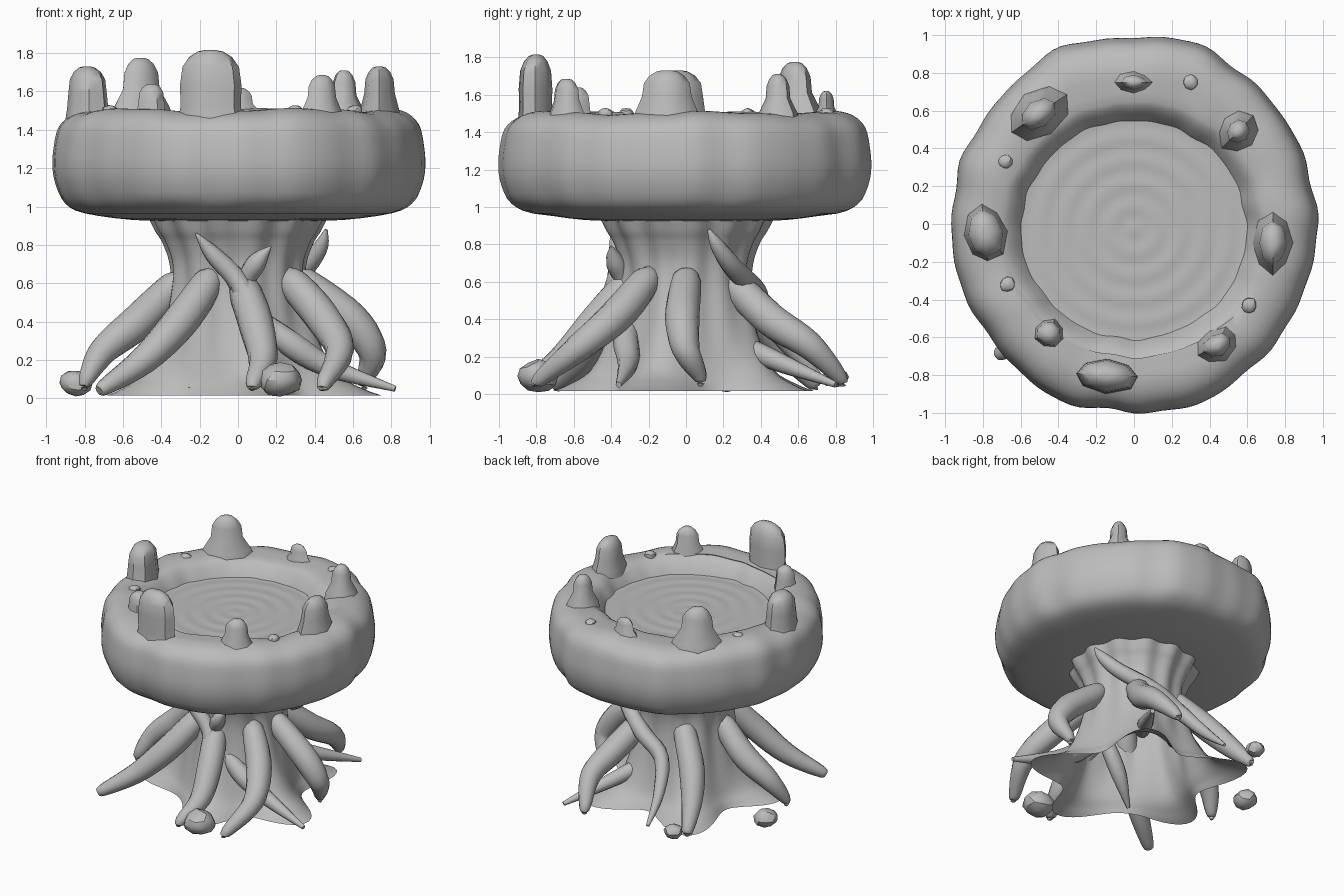
import bpy, bmesh, math, random
from mathutils import Vector

if "Cube" in bpy.data.objects:
    bpy.data.objects.remove(bpy.data.objects["Cube"])

random.seed(4)
TAU = math.tau

grey = bpy.data.materials.new("stone_grey")
grey.diffuse_color = (0.5, 0.5, 0.5, 1)
grey.use_nodes = True
grey.node_tree.nodes["Principled BSDF"].inputs["Base Color"].default_value = grey.diffuse_color


def finish(name, bm, angle=40):
    bmesh.ops.recalc_face_normals(bm, faces=bm.faces)
    me = bpy.data.meshes.new(name)
    bm.to_mesh(me)
    bm.free()
    ob = bpy.data.objects.new(name, me)
    bpy.context.collection.objects.link(ob)
    me.materials.append(grey)
    bpy.ops.object.select_all(action='DESELECT')
    ob.select_set(True)
    bpy.context.view_layer.objects.active = ob
    bpy.ops.object.shade_smooth_by_angle(angle=math.radians(angle))


def loft(bm, rings, cap_start=False, cap_end=False):
    """Join closed rings of points into a skin."""
    vs = [[bm.verts.new(p) for p in ring] for ring in rings]
    n = len(vs[0])
    for a, b in zip(vs, vs[1:]):
        for i in range(n):
            j = (i + 1) % n
            bm.faces.new((a[i], a[j], b[j], b[i]))
    if cap_start:
        bm.faces.new(vs[0])
    if cap_end:
        bm.faces.new(vs[-1])


def spline(pts, steps=4):
    """Catmull-Rom samples through a list of tuples."""
    pts = [Vector(p) for p in pts]
    ext = [pts[0]] + pts + [pts[-1]]
    out = []
    for a, b, c, d in zip(ext, ext[1:], ext[2:], ext[3:]):
        for k in range(steps):
            t = k / steps
            out.append(0.5 * (2 * b + (c - a) * t + (2 * a - 5 * b + 4 * c - d) * t * t
                              + (3 * b - a - 3 * c + d) * t ** 3))
    return out + [pts[-1]]


def bump(a, degrees, width):
    return math.exp(-(math.remainder(a - math.radians(degrees), TAU) / width) ** 2)


def wobble(a):
    return (0.5 * math.sin(16 * a + 1) * (0.6 + 0.4 * math.sin(3 * a))
            + 0.3 * math.sin(9 * a + 2) + 0.25 * math.sin(23 * a))


# Thick rounded basin with an uneven rim
profile = [(0.30, 0.925), (0.55, 0.93), (0.80, 0.965), (0.90, 1.015), (0.95, 1.11),
           (0.968, 1.21), (0.96, 1.32), (0.935, 1.42), (0.87, 1.48), (0.78, 1.503),
           (0.70, 1.493), (0.65, 1.46), (0.61, 1.41), (0.57, 1.36), (0.45, 1.33)]
bm = bmesh.new()
rings = []
for r, z in spline(profile, 3):
    ring = []
    amp = min(1, max(0, (z - 0.94) / 0.1)) * (0.6 if r < 0.75 else 1)
    lift = min(1, max(0, (z - 1.3) / 0.18))
    shift = -0.03 if r < 0.72 and z > 1.2 else -0.002
    for i in range(128):
        a = TAU * i / 128
        outer = 0.03 * sum(bump(a, d, 0.25) for d in (70, 112, -70, -112)) if r > 0.75 else 0
        rr = r + amp * (0.014 * wobble(a) + outer)
        zz = z + lift * (0.008 * math.sin(5 * a + 1) + 0.003 * math.sin(14 * a))
        ring.append((rr * math.cos(a), rr * math.sin(a) * (1.015 if r > 0.75 else 0.97) + shift, zz))
    rings.append(ring)
loft(bm, rings, True, True)
finish("basin", bm, 60)

# Water disc with faint concentric ripples
bm = bmesh.new()
rings = []
for k in range(41):
    r = 0.005 + 0.605 * k / 40
    z = 1.388 + 0.002 * math.cos(r * TAU / 0.125)
    rings.append([(r * math.cos(TAU * i / 64), 0.98 * r * math.sin(TAU * i / 64) - 0.03, z)
                  for i in range(64)])
loft(bm, rings, True)
finish("water", bm)

# Hollow trunk: fluted top, skirt with spreading lobes (degrees, reach) at the ground
lobes = ((58, 1.05), (126, 1.3), (197, 0.9), (280, 0.95), (342, 1.15))
bm = bmesh.new()
rings = []
for r, z, lobe, flute in spline([(0.45, 0.015, 0.29, 0), (0.44, 0.05, 0.21, 0),
                                 (0.41, 0.13, 0.11, 0), (0.37, 0.32, 0.05, 0.005),
                                 (0.34, 0.55, 0.02, 0.008), (0.35, 0.70, 0, 0.01),
                                 (0.385, 0.81, 0, 0.012), (0.42, 0.87, 0, 0.015),
                                 (0.455, 0.945, 0, 0.018)], 4):
    ring = []
    for i in range(96):
        a = TAU * i / 96
        g = sum(s * bump(a, d, 0.36) for d, s in lobes)
        rr = r + lobe * g + flute * math.sin(13 * a)
        ring.append((rr * math.cos(a), rr * math.sin(a), z))
    rings.append(ring)
loft(bm, rings)
finish("trunk", bm, 60)


def tube(name, pts, sides=12):
    """Tapered root through points of x, y, z and radius."""
    s = spline(pts, 5)
    bm = bmesh.new()
    rings = []
    for k, p in enumerate(s):
        d = s[min(k + 1, len(s) - 1)] - s[max(k - 1, 0)]
        q = Vector(d[:3]).to_track_quat('Z', 'Y')
        c = Vector(p[:3])
        rings.append([c + q @ Vector((p[3] * math.cos(TAU * i / sides),
                                      p[3] * math.sin(TAU * i / sides), 0))
                      for i in range(sides)])
    loft(bm, rings, True, True)
    finish(name, bm, 50)


# Main roots: (x, y, z) of shoulder, knee, ankle and tip
main_roots = [
    ((-0.34, 0.00, 0.58), (-0.52, 0.02, 0.40), (-0.70, -0.02, 0.25), (-0.79, -0.09, 0.10)),
    ((-0.16, -0.29, 0.60), (-0.30, -0.42, 0.40), (-0.49, -0.54, 0.20), (-0.70, -0.68, 0.055)),
    ((0.03, -0.32, 0.58), (0.09, -0.47, 0.40), (0.13, -0.65, 0.20), (0.08, -0.82, 0.08)),
    ((0.29, -0.22, 0.60), (0.44, -0.37, 0.42), (0.53, -0.57, 0.25), (0.45, -0.78, 0.08)),
    ((0.35, 0.00, 0.60), (0.59, -0.02, 0.41), (0.70, 0.00, 0.24), (0.66, 0.07, 0.10)),
    ((0.18, 0.25, 0.60), (0.30, 0.45, 0.40), (0.36, 0.66, 0.26), (0.30, 0.82, 0.09)),
    ((-0.17, 0.26, 0.60), (-0.33, 0.40, 0.40), (-0.43, 0.54, 0.22), (-0.49, 0.68, 0.06)),
]
for n, (a, b, c, d) in enumerate(main_roots):
    top = (a[0] * 0.85, a[1] * 0.85, a[2] + 0.065)
    tip = tuple(d[i] + (d[i] - c[i]) * 0.1 for i in range(2)) + (0.04,)
    tube(f"root_{n + 1}", [top + (0.035,), a + (0.08,), b + (0.092,), c + (0.075,),
                           d + (0.042,), tip + (0.01,)])

# Thin tendrils climbing the trunk and runners along the ground
thin_roots = {
    "front_tendril": [(-0.22, -0.40, 0.86, 0.006), (-0.13, -0.37, 0.75, 0.045),
                      (0.0, -0.37, 0.61, 0.055), (0.08, -0.44, 0.43, 0.05)],
    "crossing_tendril": [(0.17, -0.40, 0.79, 0.006), (0.10, -0.38, 0.71, 0.05),
                         (0.04, -0.33, 0.60, 0.05), (0.03, -0.26, 0.42, 0.055),
                         (-0.10, -0.28, 0.22, 0.055), (-0.25, -0.36, 0.05, 0.012)],
    "back_tendril": [(0.46, 0.12, 0.88, 0.008), (0.43, 0.17, 0.79, 0.04),
                     (0.34, 0.25, 0.68, 0.055), (0.12, 0.37, 0.55, 0.06),
                     (-0.08, 0.42, 0.42, 0.055), (-0.17, 0.58, 0.22, 0.04),
                     (-0.20, 0.76, 0.05, 0.012)],
    "front_runner": [(0.10, -0.30, 0.42, 0.05), (0.28, -0.32, 0.28, 0.07),
                     (0.48, -0.31, 0.16, 0.055), (0.82, -0.36, 0.05, 0.016)],
    "back_runner": [(0.05, 0.15, 0.34, 0.05), (0.27, 0.45, 0.19, 0.055),
                    (0.50, 0.80, 0.05, 0.016)],
}
for name, pts in thin_roots.items():
    tube(name, pts, 10)


# Standing stones on the rim: x, y, half length, half width, turn, top, shoulder fullness
def stone(name, x, y, lx, ly, turn, top, full):
    base, sides = 1.45, 8
    jit = [random.uniform(0.9, 1.1) for _ in range(sides)]
    bm = bmesh.new()
    rings = []
    for t, s in ((0, 1.03), (0.2, 0.95), (0.5, full), (0.76, full * 0.92),
                 (0.9, full * 0.7), (0.98, full * 0.42), (1, full * 0.2)):
        ring = []
        for i in range(sides):
            a = TAU * i / sides
            u, v = lx * s * jit[i] * math.cos(a), ly * s * jit[i] * math.sin(a)
            c, w = math.cos(turn), math.sin(turn)
            ring.append((x + u * c - v * w, y + u * w + v * c, base + (top - base) * t))
        rings.append(ring)
    loft(bm, rings, True, True)
    finish(name, bm, 45)


stones = [(-0.145, -0.80, 0.178, 0.09, -0.05, 1.815, 0.97),
          (-0.79, -0.05, 0.115, 0.16, 0.1, 1.73, 0.88),
          (-0.51, 0.58, 0.18, 0.12, 0.6, 1.775, 0.62),
          (0.00, 0.75, 0.12, 0.07, 0, 1.62, 0.60),
          (0.55, 0.49, 0.11, 0.10, 0.8, 1.71, 0.60),
          (0.735, -0.10, 0.11, 0.17, 0, 1.73, 0.75),
          (0.44, -0.64, 0.13, 0.09, 0.5, 1.685, 0.68),
          (-0.45, -0.58, 0.085, 0.08, -0.4, 1.64, 0.85)]
for n, s in enumerate(stones):
    stone(f"standing_stone_{n + 1}", *s)


# Pebbles on the rim and boulders on the ground
def rock(name, x, y, z, r, squash):
    bm = bmesh.new()
    bmesh.ops.create_icosphere(bm, subdivisions=2, radius=r)
    for v in bm.verts:
        v.co *= random.uniform(0.9, 1.05)
        v.co.z *= squash
        v.co += Vector((x, y, z))
    finish(name, bm, 30)


for n, (x, y) in enumerate([(-0.68, 0.33), (-0.67, -0.32), (0.61, -0.43), (0.30, 0.75)]):
    rock(f"pebble_{n + 1}", x, y, 1.50, 0.042, 0.7)
for n, (x, y, z, r) in enumerate([(0.22, -0.79, 0.095, 0.115), (-0.845, 0.22, 0.08, 0.088),
                                  (-0.45, 0.80, 0.09, 0.07)]):
    rock(f"boulder_{n + 1}", x, y, z, r, 0.8)
